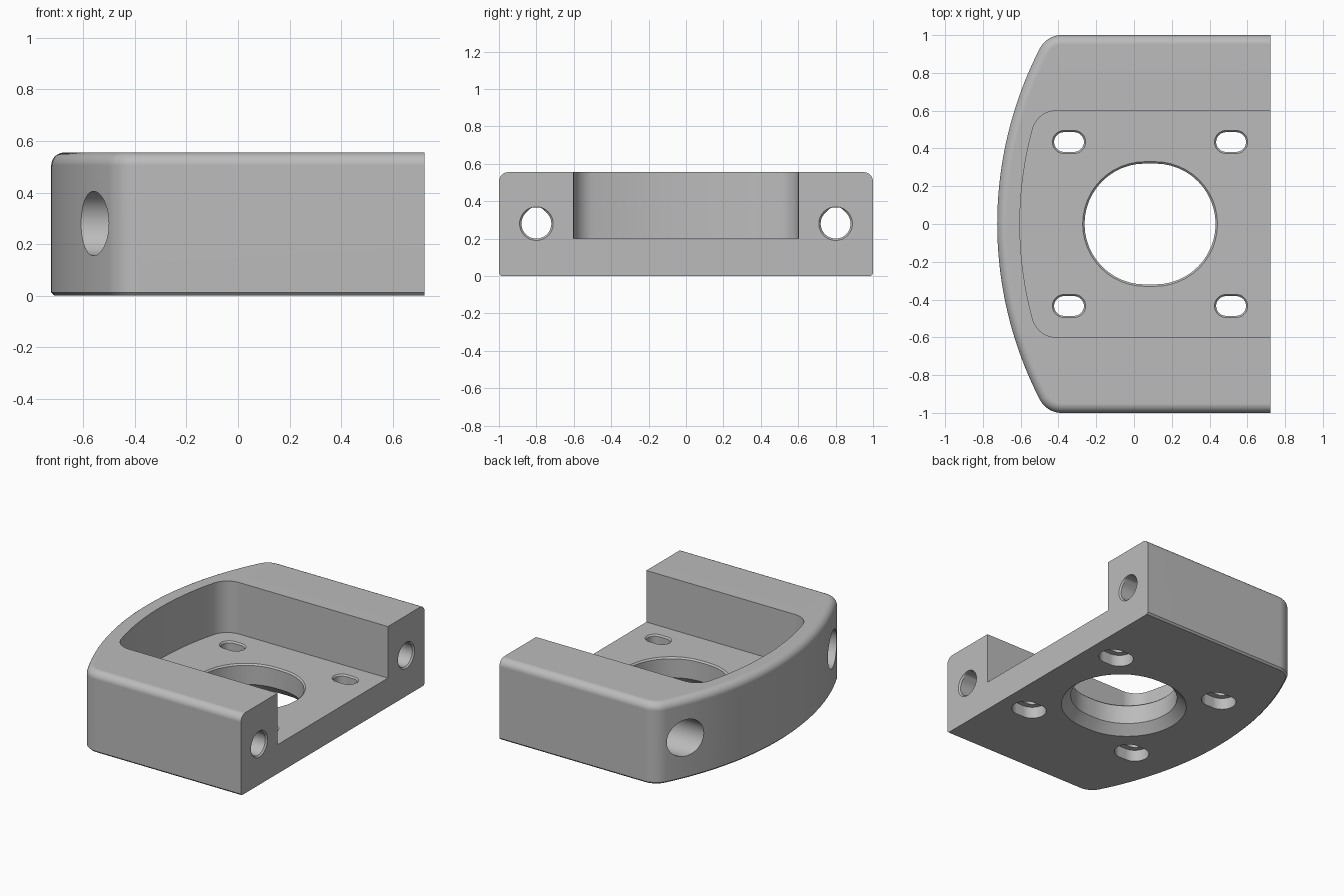
import bpy, bmesh
from math import sin, cos, pi, atan2, sqrt, radians

cube = bpy.data.objects.get("Cube")
if cube:
    bpy.data.objects.remove(cube)

RIGHT, HEIGHT, FLOOR = 0.722, 0.555, 0.2
ARC_X, ARC_R, CORNER, FILLET = 1.306, 2.03, 0.13, 0.05


def arc(cx, cy, r, a0, a1, n):
    return [(cx + r * cos(a0 + (a1 - a0) * i / n), cy + r * sin(a0 + (a1 - a0) * i / n))
            for i in range(n + 1)]


def outline(big_r, half, corner, right, flare=None):
    """Straight sides, open square end at +x, bowed end at -x with rounded corners."""
    cy = half - corner
    cx = ARC_X - sqrt((big_r - corner) ** 2 - cy ** 2)
    a = atan2(cy, ARC_X - cx)
    side = [(right, half)]
    if flare:
        side = [(right, half + flare), (RIGHT - flare, half)]
    upper = side + arc(cx, cy, corner, pi / 2, pi - a, 10)
    upper += arc(ARC_X, 0, big_r, pi - a, pi, 20)[1:]
    return upper + [(x, -y) for x, y in reversed(upper[:-1])]


def slot(cx, cy, r, half_len=0.027):
    return arc(cx + half_len, cy, r, -pi / 2, pi / 2, 24) + \
        arc(cx - half_len, cy, r, pi / 2, 3 * pi / 2, 24)


def bore(r, cap=None):
    """Circle, or a teardrop with its tip cut flat at height cap."""
    pts = []
    for i in range(48):
        t = 2 * pi * i / 48
        d = r
        if cap and sin(t) > sin(pi / 4) - 1e-6:
            d = min(r * sqrt(2) / (abs(cos(t)) + sin(t)), cap / sin(t))
        pts.append((d * cos(t), d * sin(t)))
    return pts


def loft(name, rings):
    """Skin a closed solid through rings of equally many 3D points."""
    bm = bmesh.new()
    loops = [[bm.verts.new(p) for p in ring] for ring in rings]
    n = len(loops[0])
    for a, b in zip(loops, loops[1:]):
        for i in range(n):
            j = (i + 1) % n
            bm.faces.new((a[i], a[j], b[j], b[i]))
    bm.faces.new(loops[0])
    bm.faces.new(loops[-1])
    bmesh.ops.recalc_face_normals(bm, faces=bm.faces)
    mesh = bpy.data.meshes.new(name)
    bm.to_mesh(mesh)
    bm.free()
    obj = bpy.data.objects.new(name, mesh)
    bpy.context.collection.objects.link(obj)
    return obj


def upright(ring, z):
    return [(x, y, z) for x, y in ring]


# Main body: chamfered bottom rim and rounded top rim
steps = [(0.012, 0), (0, 0.012)]
for i in range(9):
    t = pi / 2 * i / 8
    steps.append((FILLET * (1 - cos(t)), HEIGHT - FILLET * (1 - sin(t))))
body = loft("mount_body", [upright(outline(ARC_R - d, 1 - d, CORNER - d, RIGHT), z)
                           for d, z in steps])

# Pocket open towards +x
pocket = outline(ARC_R - 0.12, 0.6, CORNER, 0.85, 0.012)
cutters = [loft("pocket_cutter", [upright(pocket, FLOOR), upright(pocket, 0.8)])]

# Large centre opening, bevelled widely underneath
centre = [(-0.02, 0.4), (0.06, 0.32), (FLOOR - 0.01, 0.32), (FLOOR, 0.33), (0.25, 0.33)]
cutters.append(loft("centre_cutter", [upright(slot(0.085, 0, r), z) for z, r in centre]))

# Four screw slots with head recesses underneath
screw = [(-0.1, 0.09), (0.08, 0.09), (0.08, 0.052), (FLOOR - 0.01, 0.052),
         (FLOOR, 0.061), (0.25, 0.061)]
for x in (-0.344, 0.514):
    for y in (-0.434, 0.434):
        cutters.append(loft("screw_cutter", [upright(slot(x, y, r), z) for z, r in screw]))

# Lengthwise bolt bores with wide head recesses from the bowed end
bolt = [(-1, bore(0.125)), (0.42, bore(0.125)), (0.42, bore(0.08, 0.085)),
        (RIGHT - 0.01, bore(0.08, 0.085)), (RIGHT, bore(0.09)), (0.85, bore(0.09))]
for y in (-0.8, 0.8):
    cutters.append(loft("bolt_cutter", [[(x, y + u, 0.28 + v) for u, v in ring]
                                        for x, ring in bolt]))

# Cut everything out of the body
bpy.ops.object.select_all(action='DESELECT')
bpy.context.view_layer.objects.active = body
body.select_set(True)
for cutter in cutters:
    cutter.hide_render = True
    mod = body.modifiers.new("cut", 'BOOLEAN')
    mod.operation = 'DIFFERENCE'
    mod.solver = 'EXACT'
    mod.object = cutter
    bpy.ops.object.modifier_apply(modifier=mod.name)
    bpy.data.objects.remove(cutter)

# Grey plastic
grey = bpy.data.materials.new("grey_plastic")
grey.use_nodes = True
colour = (0.5, 0.5, 0.5, 1)
grey.diffuse_color = colour
grey.node_tree.nodes["Principled BSDF"].inputs["Base Color"].default_value = colour
body.data.materials.clear()
body.data.materials.append(grey)

# Smooth curved faces, crisp flat ones
bpy.ops.object.shade_smooth_by_angle(angle=radians(30))
weighted = body.modifiers.new("weighted_normals", 'WEIGHTED_NORMAL')
weighted.keep_sharp = True
